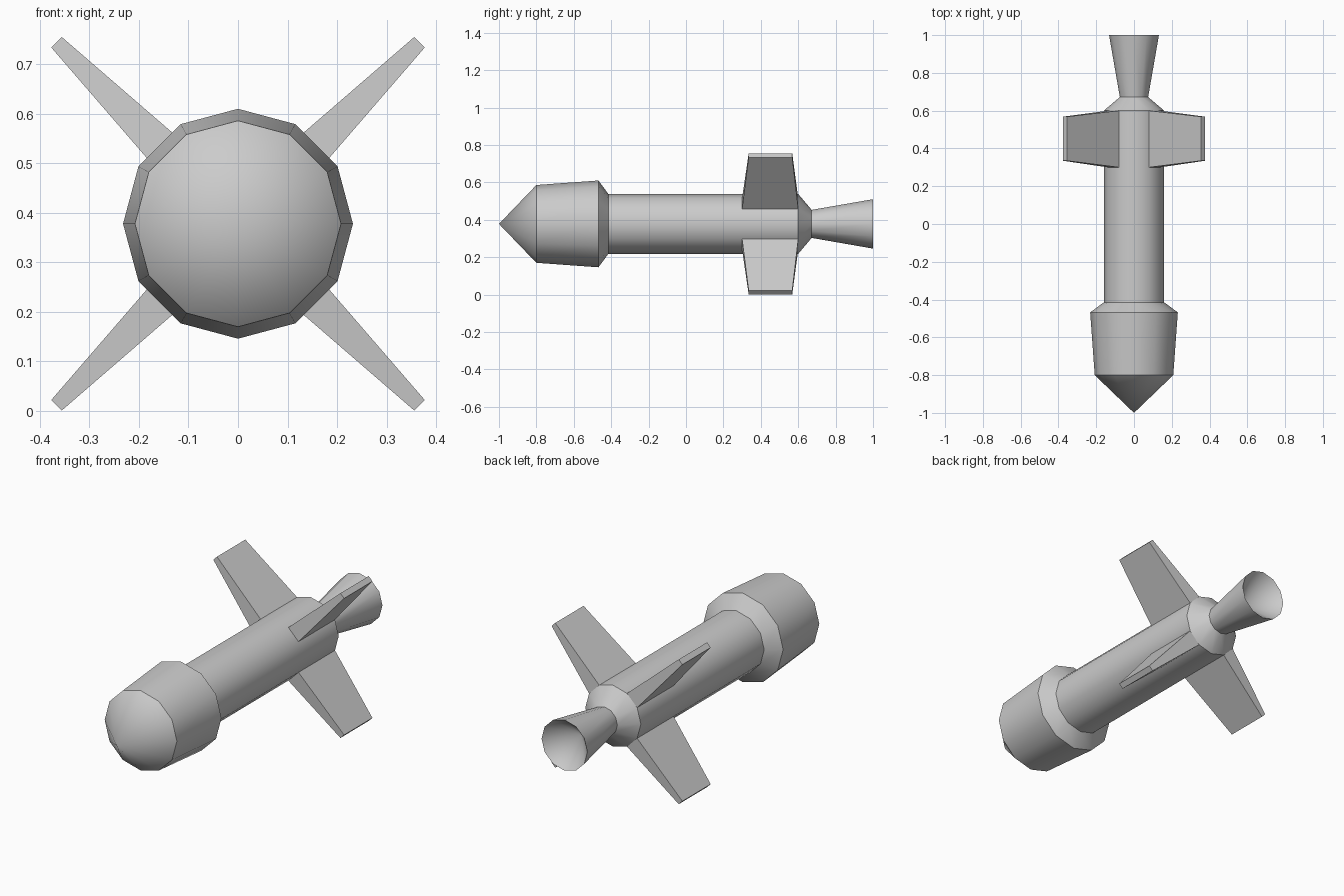
import bpy, bmesh, math
from mathutils import Vector

old = bpy.data.objects.get("Cube")
if old:
    bpy.data.objects.remove(old)

SIDES = 12
AXIS_Z = 0.378
BODY_R = 0.16

grey = bpy.data.materials.new("plain_grey")
grey.use_nodes = True
colour = (0.6, 0.6, 0.6, 1)
grey.diffuse_color = colour
grey.node_tree.nodes["Principled BSDF"].inputs["Base Color"].default_value = colour


def polar(radius, step, y):
    a = step * math.tau / SIDES
    return Vector((radius * math.cos(a), y, AXIS_Z + radius * math.sin(a)))


def finish(name, bm, recalc=False):
    if recalc:
        bmesh.ops.recalc_face_normals(bm, faces=bm.faces)
    mesh = bpy.data.meshes.new(name)
    bm.to_mesh(mesh)
    bm.free()
    mesh.materials.append(grey)
    obj = bpy.data.objects.new(name, mesh)
    bpy.context.collection.objects.link(obj)
    bpy.ops.object.select_all(action="DESELECT")
    obj.select_set(True)
    bpy.context.view_layer.objects.active = obj
    bpy.ops.object.shade_smooth_by_angle(angle=math.radians(35))
    return obj


def lathe(name, profile):
    """Turn (y, radius) points around the long axis; radius 0 makes a tip."""
    bm = bmesh.new()
    rings = []
    for y, r in profile:
        if r:
            rings.append([bm.verts.new(polar(r, i, y)) for i in range(SIDES)])
        else:
            rings.append([bm.verts.new((0, y, AXIS_Z))] * SIDES)
    for a, b in zip(rings, rings[1:]):
        for i in range(SIDES):
            j = (i + 1) % SIDES
            corners = list(dict.fromkeys((a[i], b[i], b[j], a[j])))
            bm.faces.new(corners)
    return finish(name, bm)


# Fuselage parts, nose to tail
lathe("nose_cone", [(-1, 0), (-0.8, 0.208)])
lathe("front_casing", [(-0.8, 0.208), (-0.468, 0.232), (-0.415, BODY_R)])
lathe("body_tube", [(-0.415, BODY_R), (0.6, BODY_R), (0.672, 0.075)])
lathe("exhaust_nozzle", [(0.672, 0.075), (1, 0.132), (0.86, 0)])

# Four fins growing out of the diagonal body panels, tapering to the tip
for k, name in enumerate(("upper_left", "upper_right", "lower_right", "lower_left")):
    mid = 1.5 + 3 * k
    out = polar(1, mid, 0) - Vector((0, 0, AXIS_Z))
    side = Vector((-out.z, 0, out.x))
    bm = bmesh.new()
    loops = []
    for reach, half, y0, y1 in ((BODY_R * math.cos(math.pi / SIDES), 0.0414, 0.3, 0.6),
                                (0.518, 0.015, 0.335, 0.568)):
        loops.append([bm.verts.new(out * reach + side * s * half + Vector((0, y, AXIS_Z)))
                      for s, y in ((-1, y0), (1, y0), (1, y1), (-1, y1))])
    root, tip = loops
    for i in range(4):
        j = (i + 1) % 4
        bm.faces.new((root[i], root[j], tip[j], tip[i]))
    bm.faces.new(tip)
    bm.faces.new(root[::-1])
    finish(name + "_fin", bm, recalc=True)
